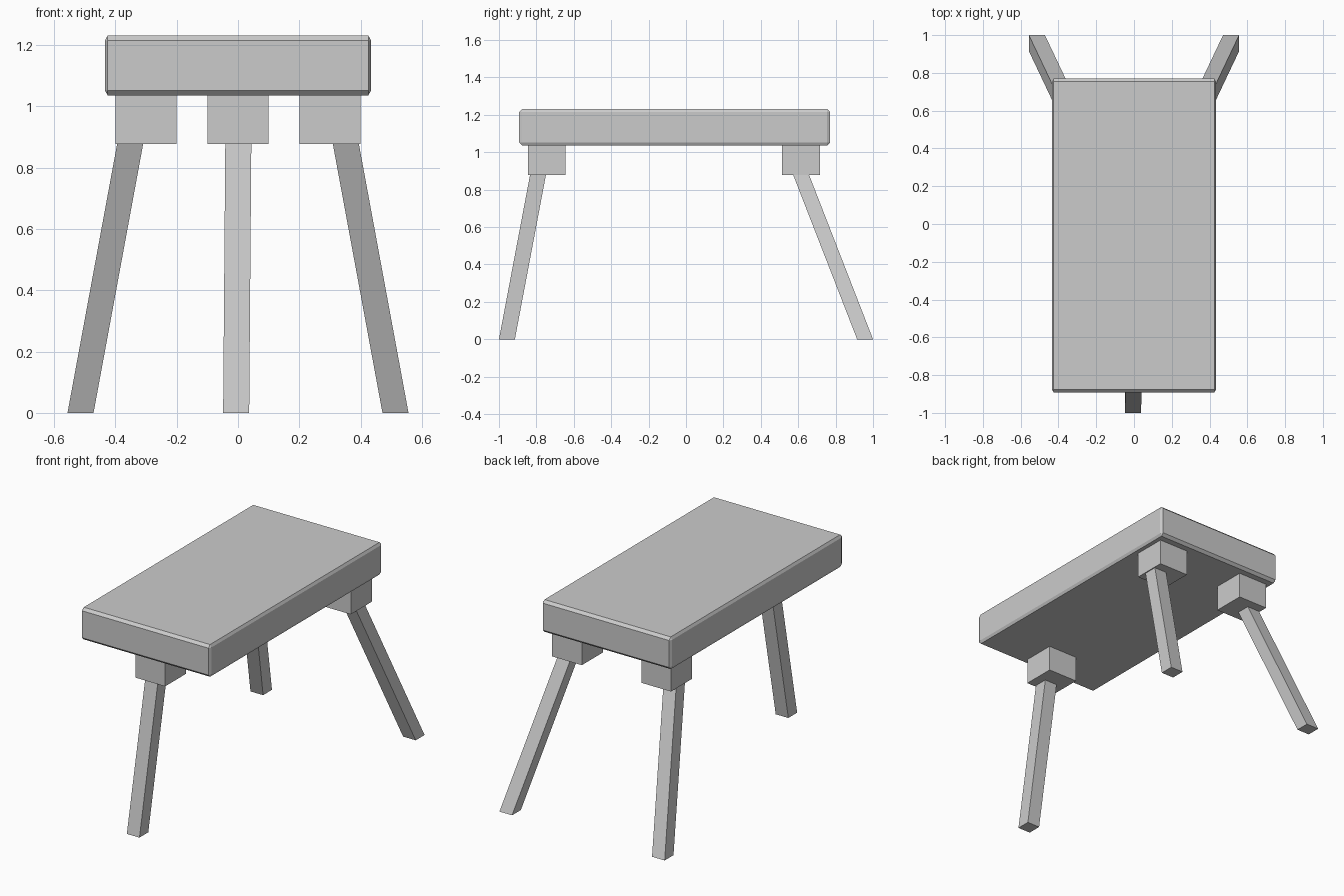
import bpy, bmesh
from mathutils import Vector

if "Cube" in bpy.data.objects:
    bpy.data.objects.remove(bpy.data.objects["Cube"])


def finish(name, bm):
    bmesh.ops.recalc_face_normals(bm, faces=bm.faces)
    mesh = bpy.data.meshes.new(name)
    bm.to_mesh(mesh)
    bm.free()
    obj = bpy.data.objects.new(name, mesh)
    bpy.context.collection.objects.link(obj)
    return obj


def box(name, lo, hi, bevel=0.0, x_squash=1.0):
    """Box between two corners; x_squash narrows the chamfer along x."""
    lo, hi = Vector(lo), Vector(hi)
    size, mid = hi - lo, (hi + lo) / 2
    bm = bmesh.new()
    bmesh.ops.create_cube(bm, size=1)
    bmesh.ops.scale(bm, vec=(size.x / x_squash, size.y, size.z), verts=bm.verts)
    if bevel:
        bmesh.ops.bevel(bm, geom=bm.edges[:], offset=bevel, segments=1,
                        affect='EDGES', profile=0.5)
    bmesh.ops.scale(bm, vec=(x_squash, 1, 1), verts=bm.verts)
    bmesh.ops.translate(bm, vec=mid, verts=bm.verts)
    return finish(name, bm)


def leg(name, foot, top, width=0.085):
    """Splayed square leg with horizontal ends."""
    foot, top = Vector(foot), Vector(top)
    bm = bmesh.new()
    bmesh.ops.create_cube(bm, size=1)
    for v in bm.verts:
        centre = top if v.co.z > 0 else foot
        v.co = centre + Vector((v.co.x * width, v.co.y * width, 0))
    return finish(name, bm)


SEAT_Z, BLOCK_Z = 1.036, 0.878

# Chamfered seat slab
box("seat", (-0.434, -0.892, SEAT_Z), (0.434, 0.77, 1.232), 0.016, 0.55)

# Front block and leg
box("front_block", (-0.1, -0.844, BLOCK_Z), (0.1, -0.643, SEAT_Z))
leg("front_leg", (-0.006, -0.9575, 0), (0.001, -0.7915, BLOCK_Z))

# Mirrored rear blocks and legs
for side, s in (("left", -1), ("right", 1)):
    box(f"rear_block_{side}", (s * 0.3 - 0.1, 0.514, BLOCK_Z),
        (s * 0.3 + 0.1, 0.716, SEAT_Z))
    leg(f"rear_leg_{side}", (s * 0.514, 0.9575, 0), (s * 0.352, 0.616, BLOCK_Z))
